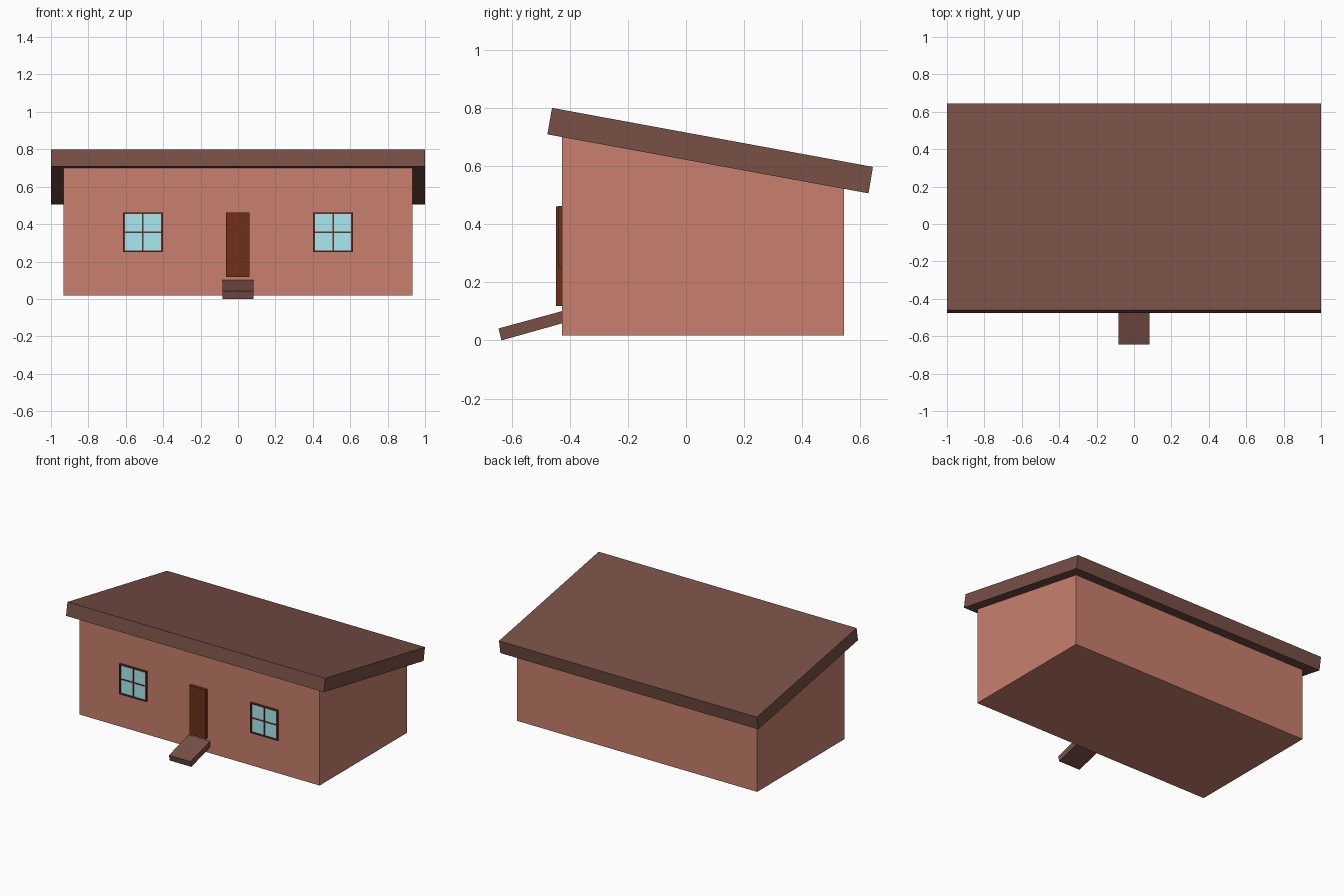
import bpy, bmesh

if "Cube" in bpy.data.objects:
    bpy.data.objects.remove(bpy.data.objects["Cube"])


def material(name, rgb):
    m = bpy.data.materials.new(name)
    m.diffuse_color = (*rgb, 1)
    m.use_nodes = True
    m.node_tree.nodes["Principled BSDF"].inputs["Base Color"].default_value = m.diffuse_color
    return m


WALL = material("wall_clay", (0.577, 0.216, 0.153))
ROOF = material("roof_brown", (0.184, 0.08, 0.06))
DOOR = material("door_brown", (0.156, 0.03, 0.01))
FRAME = material("frame_brown", (0.13, 0.032, 0.016))
GLASS = material("glass_blue", (0.392, 0.83, 0.88))


def extrude_profile(name, yz, x0, x1, mat):
    """Extrude a side profile (y, z) from x0 to x1."""
    bm = bmesh.new()
    face = bm.faces.new([bm.verts.new((x0, y, z)) for y, z in yz])
    ext = bmesh.ops.extrude_face_region(bm, geom=[face])
    verts = [g for g in ext["geom"] if isinstance(g, bmesh.types.BMVert)]
    bmesh.ops.translate(bm, verts=verts, vec=(x1 - x0, 0, 0))
    bmesh.ops.recalc_face_normals(bm, faces=bm.faces)
    mesh = bpy.data.meshes.new(name)
    bm.to_mesh(mesh)
    bm.free()
    mesh.materials.append(mat)
    ob = bpy.data.objects.new(name, mesh)
    bpy.context.collection.objects.link(ob)
    return ob


def box(name, x0, x1, y0, y1, z0, z1, mat):
    return extrude_profile(name, [(y0, z0), (y1, z0), (y1, z1), (y0, z1)], x0, x1, mat)


FRONT = -0.427

# House body with a sloping top that tucks just into the roof slab
extrude_profile("walls", [(FRONT, 0.017), (0.543, 0.017), (0.543, 0.535), (FRONT, 0.712)],
                -0.932, 0.932, WALL)

# Single-pitch roof slab
extrude_profile("roof", [(-0.477, 0.709), (0.628, 0.506), (0.643, 0.597), (-0.461, 0.800)],
                -1.0, 1.0, ROOF)

# Door and entry ramp
box("door", -0.063, 0.062, -0.447, FRONT + 0.01, 0.118, 0.461, DOOR)
extrude_profile("entry_ramp", [(-0.635, 0.0), (-0.40, 0.066), (-0.40, 0.108), (-0.645, 0.041)],
                -0.084, 0.083, ROOF)

# Windows: frame rails, crossed glazing bars and a recessed pane
half, rail, bar = 0.106, 0.009, 0.004
cz = 0.356
for side, cx in (("left", -0.508), ("right", 0.508)):
    x0, x1, z0, z1 = cx - half, cx + half, cz - half, cz + half
    back = FRONT + 0.01
    for label, a, b in (("left_stile", x0, x0 + rail), ("right_stile", x1 - rail, x1)):
        box(f"{side}_window_{label}", a, b, -0.441, back, z0, z1, FRAME)
    for label, a, b in (("sill", z0, z0 + rail), ("head", z1 - rail, z1)):
        box(f"{side}_window_{label}", x0 + rail, x1 - rail, -0.441, back, a, b, FRAME)
    box(f"{side}_window_upright_bar", cx - bar, cx + bar, -0.438, back, z0 + rail, z1 - rail, FRAME)
    box(f"{side}_window_cross_bar", x0 + rail, x1 - rail, -0.4375, back, cz - bar, cz + bar, FRAME)
    box(f"{side}_window_pane", x0 + rail, x1 - rail, -0.434, back, z0 + rail, z1 - rail, GLASS)
